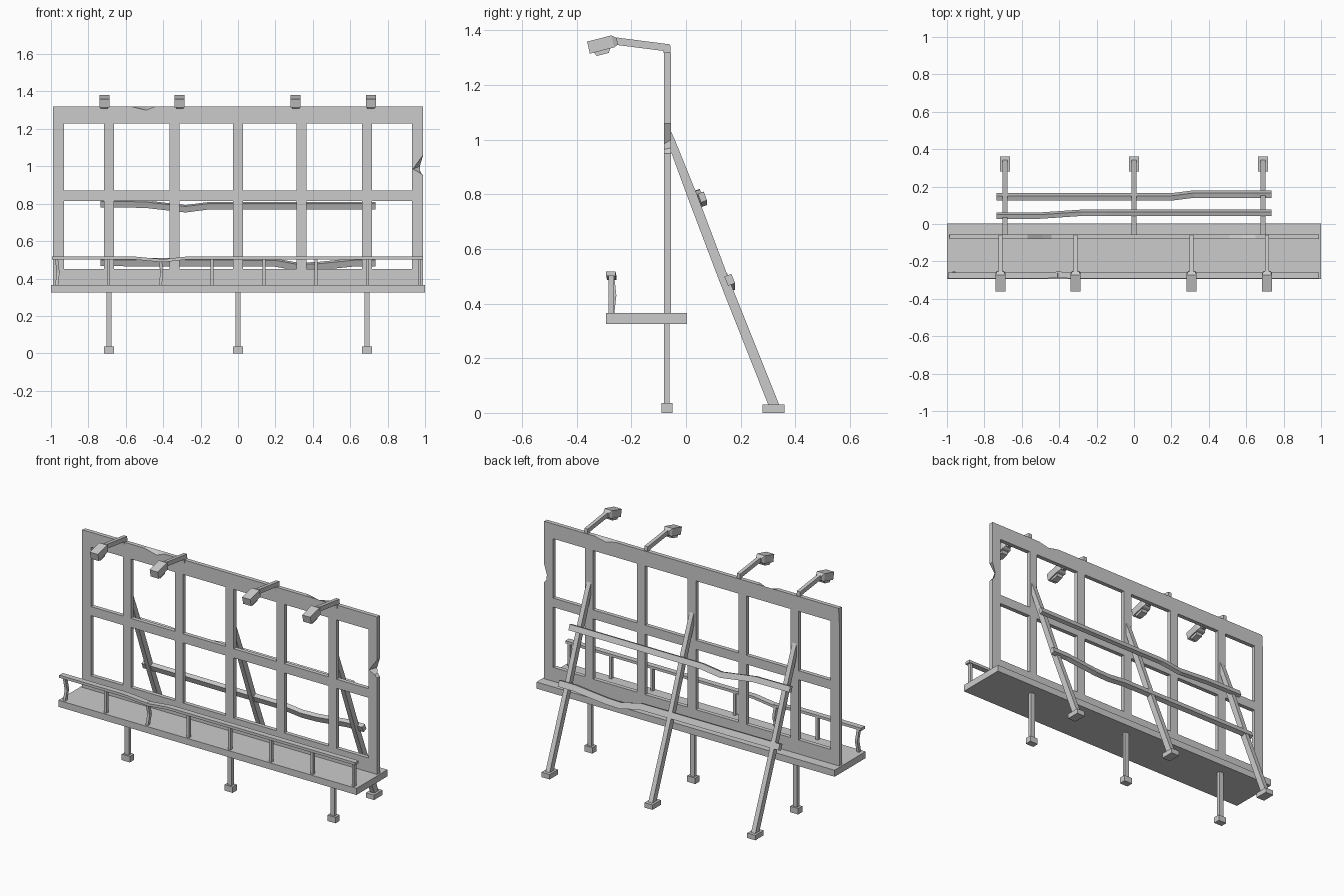
import bpy, bmesh
from mathutils import Vector


def loft(name, rings):
    """Closed solid through a list of rings with equal point counts."""
    bm = bmesh.new()
    vs = [[bm.verts.new(p) for p in r] for r in rings]
    n = len(rings[0])
    for a, b in zip(vs, vs[1:]):
        for i in range(n):
            j = (i + 1) % n
            bm.faces.new((a[i], a[j], b[j], b[i]))
    bm.faces.new(vs[0])
    bm.faces.new(vs[-1])
    bmesh.ops.recalc_face_normals(bm, faces=bm.faces)
    me = bpy.data.meshes.new(name)
    bm.to_mesh(me)
    bm.free()
    ob = bpy.data.objects.new(name, me)
    bpy.context.collection.objects.link(ob)
    return ob


def sweep(name, pts, u, v, scales=None):
    """Rectangle with half-vectors u, v carried along pts."""
    u, v = Vector(u), Vector(v)
    rings = []
    for i, p in enumerate(pts):
        p, s = Vector(p), scales[i] if scales else 1
        rings.append([p - u - v * s, p + u - v * s, p + u + v * s, p - u + v * s])
    return loft(name, rings)


def box(name, x0, x1, y0, y1, z0, z1):
    cx, cy = (x0 + x1) / 2, (y0 + y1) / 2
    return sweep(name, [(cx, cy, z0), (cx, cy, z1)],
                 ((x1 - x0) / 2, 0, 0), (0, (y1 - y0) / 2, 0))


def plate(name, front, back):
    """Board in the frame plane, with separate front and back outlines."""
    return loft(name, [[(x, YF, z) for x, z in front], [(x, YB, z) for x, z in back]])


YF, YB = -0.08, -0.055

# walkway deck
box("walkway", -1, 1, -0.293, 0.004, 0.325, 0.365)

# panel frame: chipped top rail and right stile, plain others
plate("frame_top_rail",
      [(-0.99, 1.23), (0.99, 1.23), (0.99, 1.32), (0.65, 1.32), (0.58, 1.32), (0.51, 1.32),
       (-0.44, 1.32), (-0.49, 1.30), (-0.57, 1.32), (-0.99, 1.32)],
      [(-0.99, 1.23), (0.99, 1.23), (0.99, 1.32), (0.65, 1.32), (0.58, 1.305), (0.51, 1.32),
       (-0.44, 1.32), (-0.49, 1.32), (-0.57, 1.32), (-0.985, 1.32)])
plate("frame_right_stile",
      [(0.93, 0.36), (0.99, 0.36), (0.99, 0.95), (0.972, 0.965), (0.935, 0.985),
       (0.99, 1.06), (0.99, 1.23), (0.93, 1.23)],
      [(0.93, 0.36), (0.99, 0.36), (0.99, 0.95), (0.975, 0.97), (0.972, 1.0),
       (0.99, 1.06), (0.99, 1.23), (0.93, 1.23)])
box("frame_left_stile", -0.99, -0.93, YF, YB, 0.36, 1.23)
box("frame_mid_rail", -0.93, 0.93, YF, YB, 0.815, 0.87)
box("frame_bottom_rail", -0.93, 0.93, YF, YB, 0.36, 0.45)
for x in (-0.69, -0.34, 0, 0.34, 0.69):
    for z0, z1 in ((0.45, 0.815), (0.87, 1.23)):
        box("frame_upright", x - 0.027, x + 0.027, YF, YB, z0, z1)

# front legs, rear braces and their feet
for x in (-0.69, 0, 0.69):
    box("front_leg", x - 0.014, x + 0.014, -0.08, -0.06, 0.03, 0.33)
    box("front_foot", x - 0.027, x + 0.027, -0.09, -0.05, 0, 0.036)
    sweep("rear_brace",
          [(x, -0.068, 1.05), (x, -0.056, 1.0), (x, 0.021, 0.80), (x, 0.142, 0.48), (x, 0.323, 0.025)],
          (0.014, 0, 0), (0, 0.02, 0), [0.2, 0.75, 0.95, 0.95, 1])
    box("rear_foot", x - 0.027, x + 0.027, 0.28, 0.36, 0, 0.03)

# bent cross beams tying the braces together
sweep("upper_cross_beam",
      [(-0.735, 0.045, 0.80), (-0.5, 0.045, 0.798), (-0.28, 0.06, 0.773),
       (-0.15, 0.06, 0.79), (0.735, 0.06, 0.79)],
      (0, 0.011, 0.004), (0, 0.006, -0.016))
sweep("lower_cross_beam",
      [(-0.735, 0.145, 0.488), (0.2, 0.145, 0.485), (0.32, 0.16, 0.463),
       (0.42, 0.16, 0.466), (0.63, 0.16, 0.487), (0.735, 0.16, 0.487)],
      (0, 0.013, 0.005), (0, 0.007, -0.017))

# guard rail with dents
sweep("guard_rail",
      [(-0.995, -0.275, 0.51), (-0.56, -0.275, 0.51), (-0.4, -0.272, 0.495),
       (-0.27, -0.275, 0.51), (0.99, -0.275, 0.51)],
      (0, 0.017, 0), (0, 0, 0.008))
for i in range(8):
    x = -0.97 + i * 1.94 / 7
    k = 0.008 if i in (0, 2) else 0
    sweep("guard_post",
          [(x, -0.273, 0.36), (x + k, -0.273 + k, 0.43), (x, -0.273, 0.505)],
          (0.008, 0, 0), (0, 0.01, 0))

# floodlights on cranked arms
for x in (-0.714, -0.312, 0.308, 0.711):
    sweep("lamp_arm", [(x, -0.068, 1.31), (x, -0.07, 1.337), (x, -0.265, 1.362)],
          (0.011, 0, 0), (0, 0.012, 0.012))
    loft("lamp_head", [[(x + sx * w, y, z - h), (x - sx * w, y, z - h),
                        (x - sx * w, y + d, z + h), (x + sx * w, y + d, z + h)]
                       for sx in (1,)
                       for y, d, z, w, h in ((-0.352, -0.01, 1.337, 0.027, 0.022),
                                             (-0.263, -0.01, 1.36, 0.027, 0.022),
                                             (-0.25, -0.003, 1.36, 0.018, 0.012))])
    sweep("lamp_lens", [(x, -0.308, 1.33), (x, -0.305, 1.312)],
          (0.02, 0, 0), (0, 0.028, 0.007), [1.1, 0.8])
